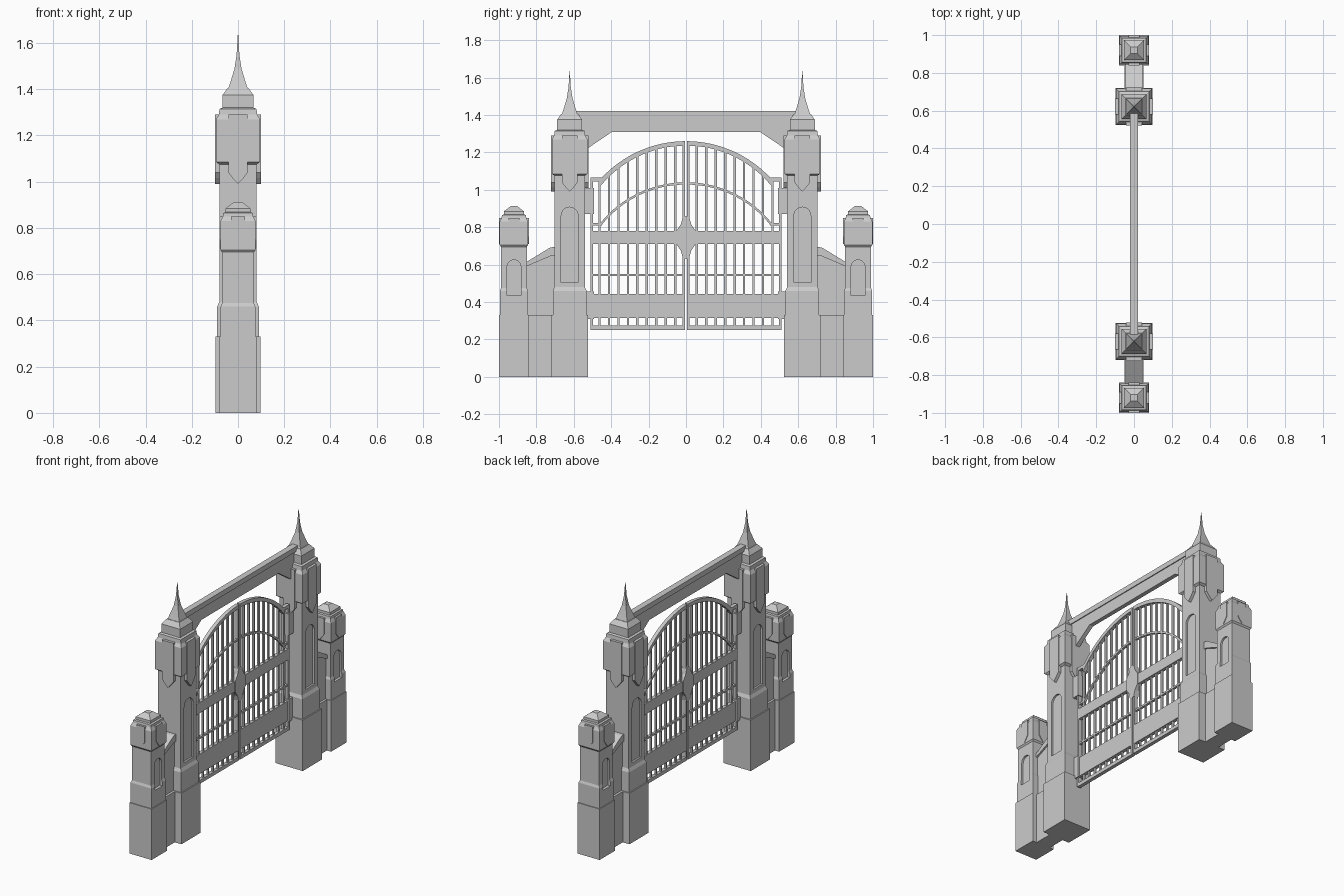
import bpy
import math

if "Cube" in bpy.data.objects:
    bpy.data.objects.remove(bpy.data.objects["Cube"], do_unlink=True)

stone = bpy.data.materials.new("plain grey")
stone.use_nodes = True
GREY = (0.6, 0.6, 0.6, 1)
stone.diffuse_color = GREY
stone.node_tree.nodes["Principled BSDF"].inputs["Base Color"].default_value = GREY


def add(name, verts, faces):
    mesh = bpy.data.meshes.new(name)
    mesh.from_pydata(verts, [], faces)
    mesh.materials.append(stone)
    obj = bpy.data.objects.new(name, mesh)
    bpy.context.collection.objects.link(obj)
    return obj


def stack(name, cy, levels):
    """Square tower lofted through (half width, height) levels."""
    verts = [(sx * h, cy + sy * h, z) for h, z in levels
             for sx, sy in ((-1, -1), (1, -1), (1, 1), (-1, 1))]
    faces = [(3, 2, 1, 0)]
    for k in range(len(levels) - 1):
        for i in range(4):
            a, b = 4 * k + i, 4 * k + (i + 1) % 4
            faces.append((a, b, b + 4, a + 4))
    n = len(verts)
    faces.append((n - 4, n - 3, n - 2, n - 1))
    return add(name, verts, faces)


def plate(name, outline, near, far, axis="x", shift=0):
    """Outline of (across, height) extruded along the axis, wound outward."""
    area = sum(p[0] * q[1] - q[0] * p[1]
               for p, q in zip(outline, outline[1:] + outline[:1]))
    if (area > 0) != (axis == "x"):
        outline = outline[::-1]
    near, far = min(near, far), max(near, far)
    n = len(outline)
    verts = [(d, a + shift, z) if axis == "x" else (a, d + shift, z)
             for d in (near, far) for a, z in outline]
    faces = [tuple(range(n))[::-1], tuple(range(n, 2 * n))]
    faces += [(i, (i + 1) % n, (i + 1) % n + n, i + n) for i in range(n)]
    return add(name, verts, faces)


def slab(name, y0, y1, z0, z1, depth):
    return plate(name, [(y0, z0), (y1, z0), (y1, z1), (y0, z1)], -depth, depth)


def cut_niches(tower, cy, half, low, spring, wall):
    """Recess a round-headed niche into the two broad faces."""
    arch = [(-half, low), (half, low)]
    arch += [(half * math.cos(t * math.pi / 10), spring + half * math.sin(t * math.pi / 10))
             for t in range(11)]
    for s in (-1, 1):
        cutter = plate("niche_cutter", arch, s * (wall - 0.012), s * (wall + 0.05), "x", cy)
        mod = tower.modifiers.new("niche", "BOOLEAN")
        mod.operation, mod.solver, mod.object = "DIFFERENCE", "EXACT", cutter
        bpy.context.view_layer.update()
        cut = bpy.data.meshes.new_from_object(
            tower.evaluated_get(bpy.context.evaluated_depsgraph_get()))
        tower.modifiers.clear()
        tower.data = cut
        bpy.data.objects.remove(cutter, do_unlink=True)


def shields(name, cy, half, top, shoulder, tip, inner, outer):
    """Pointed plates hanging on all four sides of a tower head."""
    shape = [(-half, top), (-half, shoulder), (-half * 0.55, (shoulder + tip) / 2), (0, tip),
             (half * 0.55, (shoulder + tip) / 2), (half, shoulder), (half, top)]
    for axis in "xy":
        for s in (-1, 1):
            if axis == "x":
                plate(name, shape, s * inner, s * outer, "x", cy)
            else:
                plate(name, shape, s * inner, s * outer, "y", cy)


def arc_height(y, radius, centre):
    return centre + math.sqrt(radius * radius - y * y)


def arc_band(name, y0, y1, radius, centre, thick, depth):
    ys = [y0 + (y1 - y0) * i / 14 for i in range(15)]
    outer = [(y, arc_height(y, radius, centre)) for y in ys]
    inner = [(y, arc_height(y, radius - thick, centre)) for y in ys]
    plate(name, outer + inner[::-1], -depth, depth)


R_TOP, C_TOP = 0.617, 0.643
R_LOW, C_LOW = 0.591, 0.449

for s, side in ((-1, "right"), (1, "left")):
    def span(name, a, b, z0, z1, depth):
        slab(side + "_" + name, *sorted((s * a, s * b)), z0, z1, depth)

    # Tall gate tower with stepped head and spire
    cy = s * 0.622
    stack(side + "_tower_base", cy, [(0.098, 0), (0.098, 0.33)])
    tower = stack(side + "_tower_shaft", cy, [(0.09, 0.33), (0.09, 0.46), (0.081, 0.48), (0.081, 1.1)])
    cut_niches(tower, cy, 0.045, 0.505, 0.862, 0.081)
    stack(side + "_tower_head", cy, [(0.081, 1.075), (0.095, 1.085), (0.095, 1.27), (0.083, 1.29),
                                     (0.08, 1.315), (0.067, 1.32), (0.067, 1.375), (0.045, 1.405)])
    shields(side + "_tower_shield", cy, 0.042, 1.29, 1.04, 0.99, 0.079, 0.1)
    stack(side + "_spire", cy, [(0.043, 1.4), (0.03, 1.44), (0.015, 1.49), (0.006, 1.55), (0.001, 1.635)])

    # Short outer pillar
    cy = s * 0.92
    stack(side + "_pillar_base", cy, [(0.08, 0), (0.08, 0.33)])
    pillar = stack(side + "_pillar_shaft", cy, [(0.075, 0.33), (0.075, 0.46), (0.069, 0.475), (0.069, 0.72)])
    cut_niches(pillar, cy, 0.037, 0.435, 0.588, 0.069)
    stack(side + "_pillar_head", cy, [(0.069, 0.695), (0.076, 0.705), (0.076, 0.83), (0.066, 0.85),
                                      (0.064, 0.865), (0.053, 0.868), (0.053, 0.885), (0.018, 0.912)])
    shields(side + "_pillar_shield", cy, 0.03, 0.85, 0.75, 0.71, 0.067, 0.08)

    # Linking wall with sloped coping
    span("wall_base", 0.7, 0.86, 0, 0.33, 0.05)
    plate(side + "_wall", [(s * 0.7, 0.3), (s * 0.86, 0.3), (s * 0.86, 0.59), (s * 0.7, 0.67)], -0.035, 0.035)
    plate(side + "_wall_coping", [(s * 0.69, 0.65), (s * 0.725, 0.645), (s * 0.86, 0.588), (s * 0.86, 0.61),
                                  (s * 0.725, 0.692), (s * 0.69, 0.695)], -0.046, 0.046)

    # Bracket under the overhead beam
    plate(side + "_beam_bracket", [(s * 0.38, 1.32), (s * 0.395, 1.31), (s * 0.55, 1.205), (s * 0.55, 1.32)],
          -0.014, 0.014)

    # Gate leaf frame and rails
    span("meeting_stile", 0.005, 0.019, 0.25, 1.258, 0.012)
    span("hinge_stile", 0.497, 0.511, 0.25, 1.065, 0.012)
    span("shoulder_rail", 0.45, 0.511, 1.045, 1.065, 0.012)
    span("bottom_rail", 0.005, 0.511, 0.25, 0.273, 0.012)
    span("kick_panel", 0.005, 0.511, 0.315, 0.443, 0.012)
    span("thin_rail", 0.005, 0.511, 0.538, 0.55, 0.008)
    span("lock_rail", 0.005, 0.511, 0.71, 0.78, 0.012)
    span("spring_rail", 0.45, 0.511, 0.81, 0.822, 0.008)
    arc_band(side + "_top_arch", s * 0.005, s * 0.46, R_TOP, C_TOP, 0.024, 0.012)
    arc_band(side + "_inner_arch", s * 0.005, s * 0.46, R_LOW, C_LOW, 0.012, 0.008)

    # Upright bars reach up to the arch
    for i in range(9):
        y = 0.058 + 0.0505 * i
        top = arc_height(y, R_TOP - 0.012, C_TOP) if y < 0.45 else 1.05
        span("gate_bar", y - 0.006, y + 0.006, 0.26, top, 0.006)

    # Hinges
    for low, high in ((0.31, 0.455), (0.87, 1.01)):
        span("hinge", 0.492, 0.545, low, high, 0.02)

# Overhead beam with cap
slab("beam", -0.59, 0.59, 1.31, 1.39, 0.014)
slab("beam_cap", -0.59, 0.59, 1.387, 1.42, 0.02)

# Central lock plate
half = [(0.0, 0.63), (0.018, 0.638), (0.028, 0.675), (0.052, 0.71), (0.052, 0.78),
        (0.028, 0.815), (0.018, 0.85), (0.0, 0.86)]
plate("lock_plate", half + [(-y, z) for y, z in half[-2:0:-1]], -0.017, 0.017)
